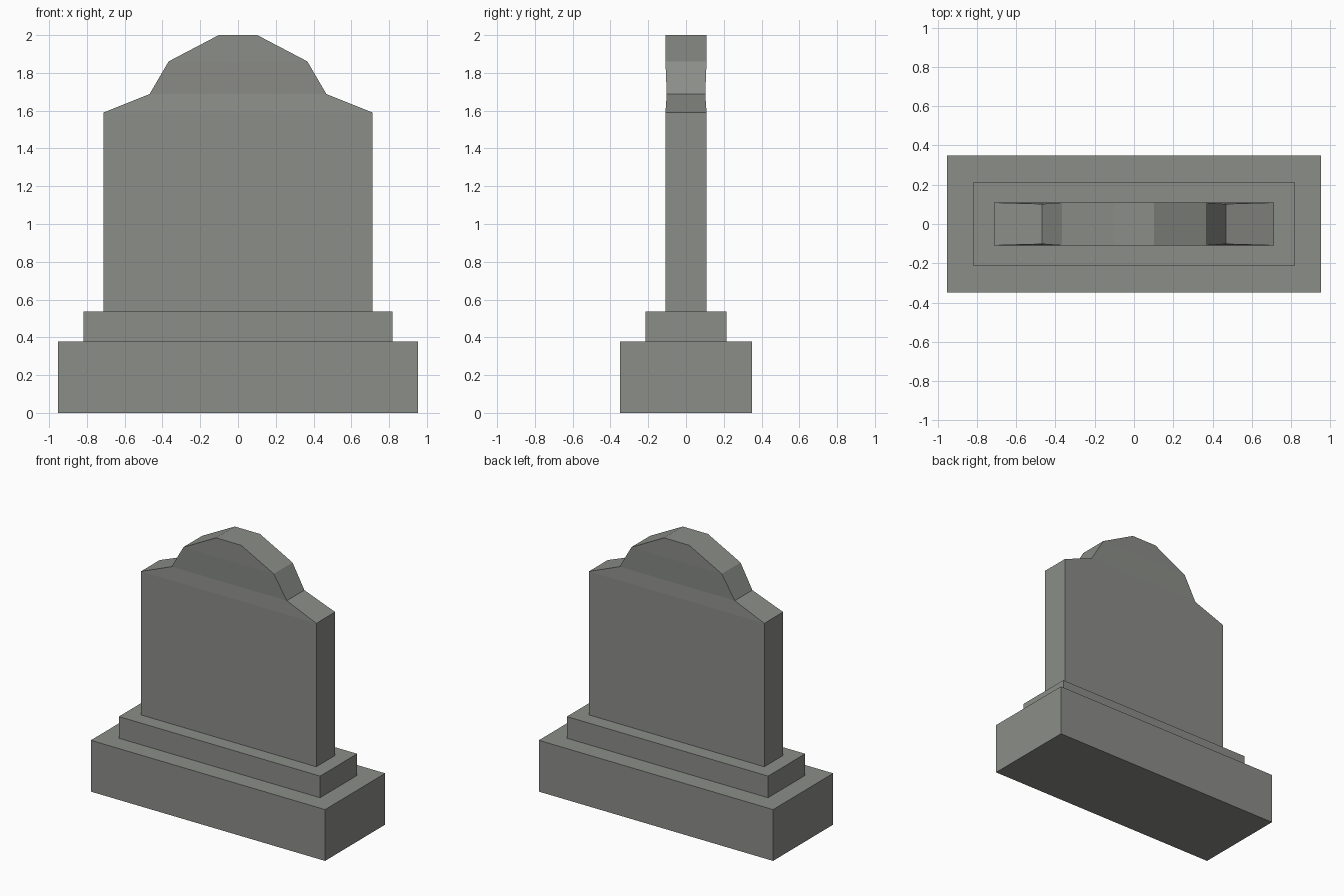
import bpy

if "Cube" in bpy.data.objects:
    bpy.data.objects.remove(bpy.data.objects["Cube"])

stone = bpy.data.materials.new("grey stone")
stone.diffuse_color = (0.26, 0.27, 0.248, 1)
stone.use_nodes = True
stone.node_tree.nodes["Principled BSDF"].inputs["Base Color"].default_value = stone.diffuse_color


def stack(name, rows):
    """Closed solid lofted through rectangular rows (half width, half depth, z)."""
    verts, faces = [], []
    for w, d, z in rows:
        verts += [(-w, -d, z), (w, -d, z), (w, d, z), (-w, d, z)]
    for r in range(len(rows) - 1):
        a = r * 4
        for i in range(4):
            j = (i + 1) % 4
            faces.append((a + i, a + j, a + 4 + j, a + 4 + i))
    n = len(verts)
    faces += [(3, 2, 1, 0), (n - 4, n - 3, n - 2, n - 1)]
    mesh = bpy.data.meshes.new(name)
    mesh.from_pydata(verts, [], faces)
    mesh.materials.append(stone)
    obj = bpy.data.objects.new(name, mesh)
    bpy.context.collection.objects.link(obj)
    return obj


# Two stepped base blocks
stack("base_block", [(0.952, 0.349, 0), (0.952, 0.349, 0.377)])
stack("plinth", [(0.818, 0.215, 0.377), (0.818, 0.215, 0.536)])

# Headstone: sloped shoulders, slightly pinched neck, faceted crown
stack("headstone", [
    (0.713, 0.109, 0.536),
    (0.713, 0.109, 1.59),
    (0.468, 0.102, 1.688),
    (0.367, 0.109, 1.861),
    (0.102, 0.109, 2.0),
])
